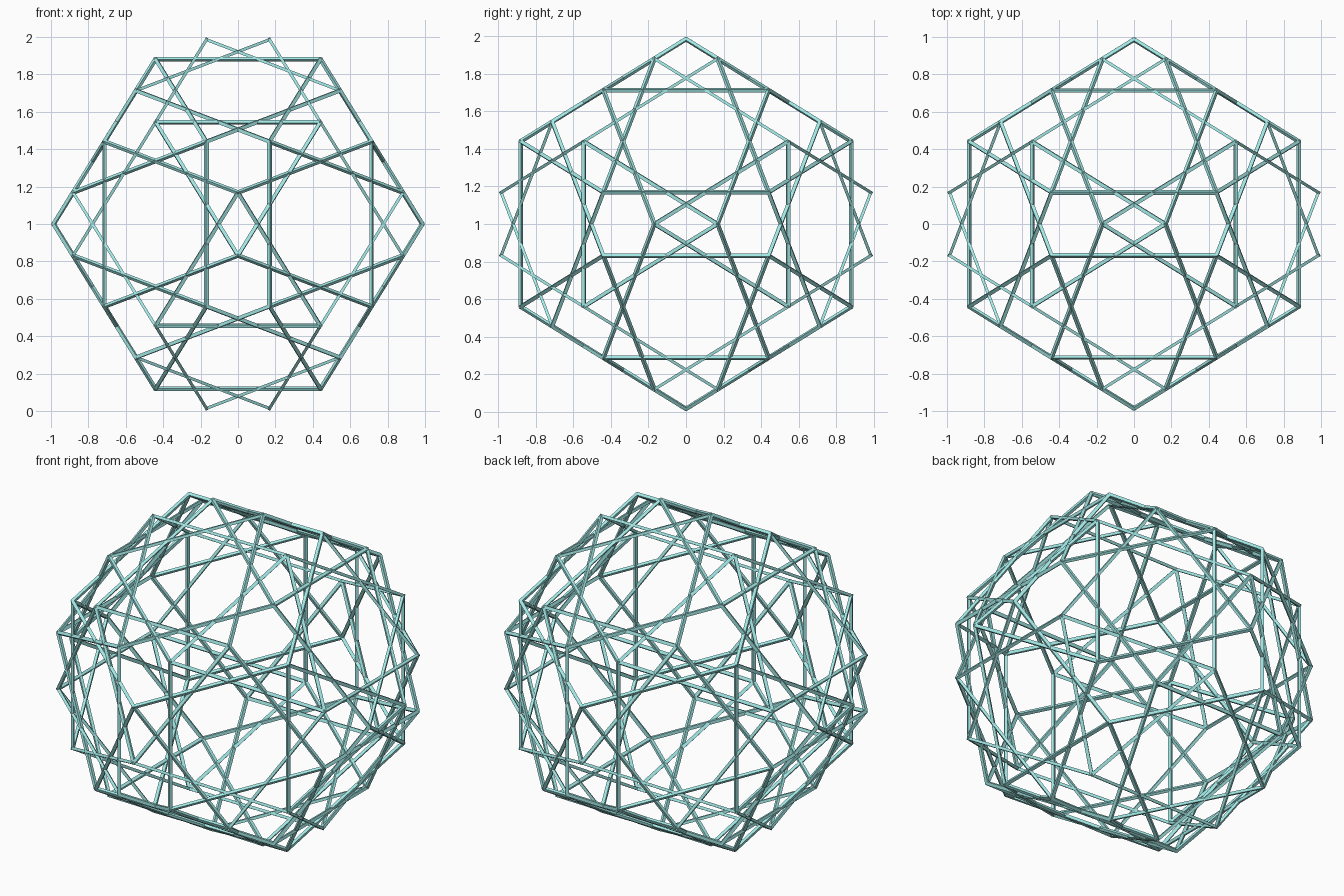
import bpy, bmesh
from itertools import product
from mathutils import Vector, Matrix

if "Cube" in bpy.data.objects:
    bpy.data.objects.remove(bpy.data.objects["Cube"])

PHI = (1 + 5 ** 0.5) / 2
WIDTH, THICK = 0.019, 0.016   # bar cross-section
EXTRA = 0.004                 # bars overlap a little at the corners


def orbit(x, y, z):
    """All sign changes and cyclic shifts of a point, without repeats."""
    found = {}
    for sx, sy, sz in product((1, -1), repeat=3):
        p = (x * sx, y * sy, z * sz)
        for k in range(3):
            q = p[k:] + p[:k]
            found[tuple(round(c, 5) + 0.0 for c in q)] = Vector(q)
    return list(found.values())


# 60 corner points on a unit sphere
corners = (orbit(1 / PHI, 0, PHI + 2) + orbit(PHI, 1 / PHI, 2 * PHI)
           + orbit(2, PHI, PHI + 1))
radius = corners[0].length
corners = [c / radius for c in corners]
edge = 2 * PHI / radius

# Face directions: triangles (threefold) and pentagons (fivefold)
tri_axes = [a.normalized() for a in orbit(1, 1, 1) + orbit(1 / PHI, 0, PHI)]
pent_axes = [a.normalized() for a in orbit(0, 1, PHI)]
tri_dist = (1 - edge ** 2 / 3) ** 0.5
pent_dist = (1 - (0.850651 * edge) ** 2) ** 0.5


def find_normal(a, b, axes, dist):
    for n in axes:
        if abs(n.dot(a) - dist) < 0.01 and abs(n.dot(b) - dist) < 0.01:
            return n
    return None


def add_bar(bm, a, b, normal):
    d = (b - a).normalized()
    side = normal.cross(d).normalized()
    up = d.cross(side)
    m = Matrix((side, up, d)).transposed().to_4x4()
    m.translation = (a + b) / 2 + Vector((0, 0, 1))
    size = Matrix.Diagonal((WIDTH, THICK, (b - a).length + 2 * EXTRA, 1))
    bmesh.ops.create_cube(bm, size=1, matrix=m @ size)


mat = bpy.data.materials.new("turquoise")
mat.diffuse_color = (0.36, 0.80, 0.78, 1)
mat.use_nodes = True
mat.node_tree.nodes["Principled BSDF"].inputs["Base Color"].default_value = mat.diffuse_color

# Sort the 120 edges into triangle and pentagon frames
frames = {"triangle_frames": bmesh.new(), "pentagon_frames": bmesh.new()}
for i, a in enumerate(corners):
    for b in corners[i + 1:]:
        if abs((a - b).length - edge) > 0.002:
            continue
        n = find_normal(a, b, tri_axes, tri_dist)
        name = "triangle_frames"
        if n is None:
            name = "pentagon_frames"
            n = find_normal(a, b, pent_axes, pent_dist) or (a + b).normalized()
        add_bar(frames[name], a, b, n)

for name, bm in frames.items():
    mesh = bpy.data.meshes.new(name)
    bm.to_mesh(mesh)
    bm.free()
    mesh.materials.append(mat)
    bpy.context.collection.objects.link(bpy.data.objects.new(name, mesh))
